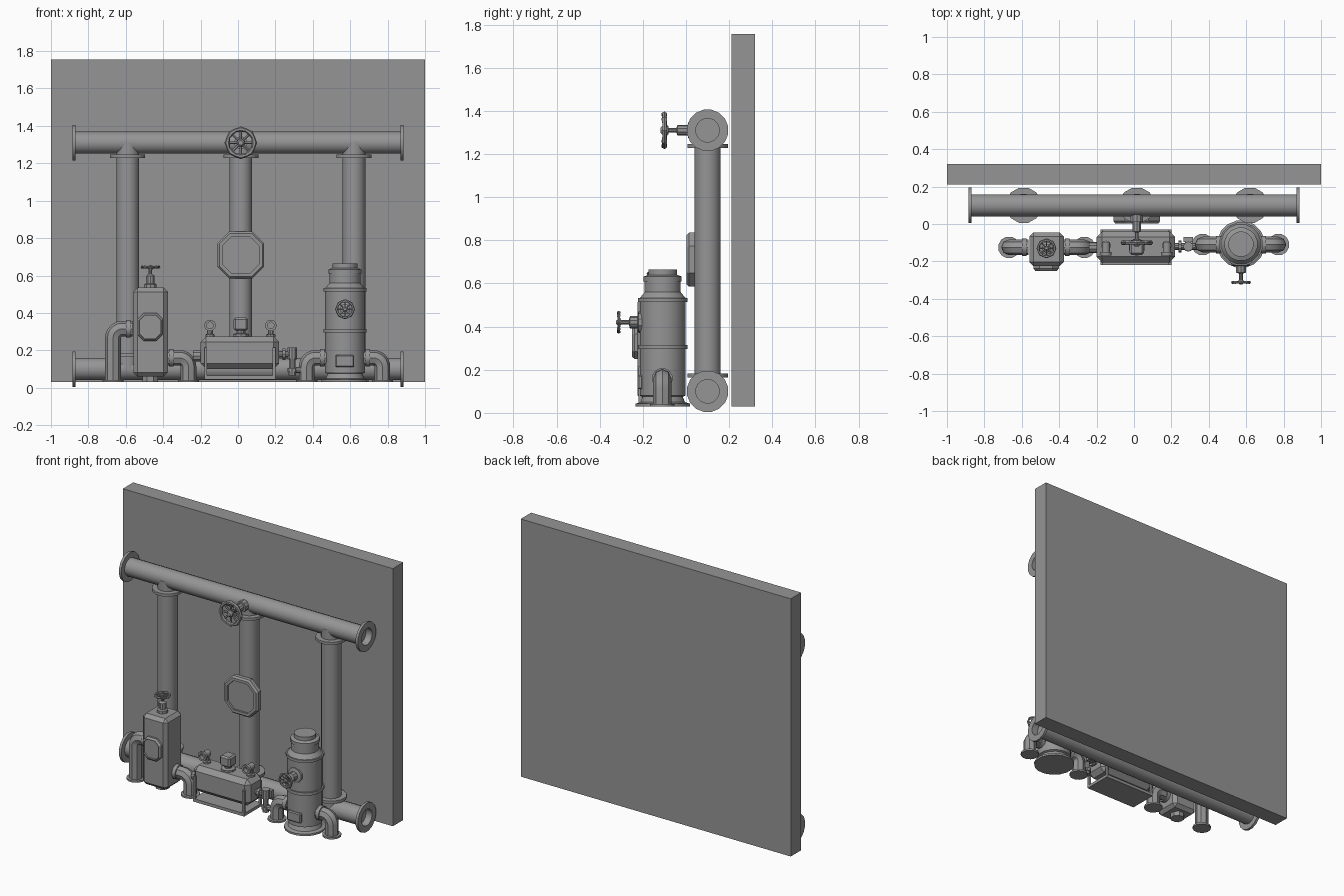
import bpy, bmesh, math
from mathutils import Vector

cube = bpy.data.objects.get("Cube")
if cube:
    bpy.data.objects.remove(cube, do_unlink=True)

grey = bpy.data.materials.new("steel grey")
grey.use_nodes = True
COLOUR = (0.3, 0.3, 0.3, 1)
grey.diffuse_color = COLOUR
grey.node_tree.nodes["Principled BSDF"].inputs["Base Color"].default_value = COLOUR

X, Y, Z = Vector((1, 0, 0)), Vector((0, 1, 0)), Vector((0, 0, 1))


def finish(name, bm, smooth=True):
    bmesh.ops.recalc_face_normals(bm, faces=bm.faces)
    mesh = bpy.data.meshes.new(name)
    bm.to_mesh(mesh)
    bm.free()
    mesh.materials.append(grey)
    ob = bpy.data.objects.new(name, mesh)
    bpy.context.collection.objects.link(ob)
    if smooth:
        bpy.ops.object.select_all(action='DESELECT')
        ob.select_set(True)
        bpy.context.view_layer.objects.active = ob
        bpy.ops.object.shade_smooth_by_angle(angle=math.radians(35))
    return ob


def lathe(name, profile, origin, axis=Z, sides=16):
    """Turn (radius, height) pairs around an axis and cap both ends."""
    bm = bmesh.new()
    turn = Z.rotation_difference(axis)
    rings = []
    for r, h in profile:
        angles = [math.tau * (i + 0.5) / sides for i in range(sides)]
        rings.append([bm.verts.new(Vector(origin) + turn @ Vector(
            (r * math.cos(a), r * math.sin(a), h))) for a in angles])
    for a, b in zip(rings, rings[1:]):
        for i in range(sides):
            j = (i + 1) % sides
            bm.faces.new((a[i], a[j], b[j], b[i]))
    bm.faces.new(rings[0])
    bm.faces.new(rings[-1])
    return finish(name, bm)


def rod(name, start, end, r, sides=16):
    d = Vector(end) - Vector(start)
    return lathe(name, [(r, 0), (r, d.length)], start, d.normalized(), sides)


def box(name, x, y, z, bevel=0, axis=None):
    """Box from ranges; bevel only the edges along an axis, or every edge."""
    bm = bmesh.new()
    bmesh.ops.create_cube(bm, size=1)
    for v in bm.verts:
        v.co = [a + (b - a) * (c + 0.5) for (a, b), c in zip((x, y, z), v.co)]
    if bevel:
        edges = [e for e in bm.edges if axis is None or
                 abs((e.verts[0].co - e.verts[1].co).normalized().dot(axis)) > 0.9]
        bmesh.ops.bevel(bm, geom=edges, offset=bevel, segments=1, affect='EDGES')
    return finish(name, bm, False)


def elbow(name, x0, x1, y, top, r, bottom=0.03):
    """Pipe leaving x0 sideways, bending down at x1, ending in a floor flange."""
    s = 1 if x1 > x0 else -1
    bend = r * 1.15
    points = [(x0, y, top)]
    for i in range(7):
        a = math.pi / 2 * i / 6
        points.append((x1 - s * bend * (1 - math.sin(a)), y, top - bend * (1 - math.cos(a))))
    points.append((x1, y, bottom))
    curve = bpy.data.curves.new(name, 'CURVE')
    curve.dimensions = '3D'
    curve.bevel_depth = r
    curve.bevel_resolution = 2
    curve.use_fill_caps = True
    spline = curve.splines.new('POLY')
    spline.points.add(len(points) - 1)
    for p, co in zip(spline.points, points):
        p.co = (*co, 1)
    temp = bpy.data.objects.new(name, curve)
    bpy.context.collection.objects.link(temp)
    mesh = bpy.data.meshes.new_from_object(
        temp.evaluated_get(bpy.context.evaluated_depsgraph_get()))
    bpy.data.objects.remove(temp)
    bm = bmesh.new()
    bm.from_mesh(mesh)
    bpy.data.meshes.remove(mesh)
    finish(name, bm)
    lathe(name + "_foot", [(r * 0.7, 0.02), (r * 0.7, 0), (r * 1.4, 0), (r * 1.4, 0.012),
                           (r, 0.012)], (x1, y, bottom), Z, 12)
    lathe(name + "_collar", [(r * 1.15, -0.012), (r * 1.15, 0.012)],
          (x0 + s * 0.022, y, top), X, 12)


def handwheel(name, centre, axis, r):
    """Octagonal rim with grips, spokes and hub."""
    bm = bmesh.new()
    turn = Z.rotation_difference(axis)
    c = Vector(centre)
    t = r * 0.11
    rings = []
    for i in range(16):
        a = math.tau * i / 16
        out = Vector((math.cos(a), math.sin(a), 0))
        R, w = (r - t * 1.5, t * 1.5) if i % 2 == 0 else (r * 0.83, t)
        rings.append([bm.verts.new(c + turn @ (out * (R + w * math.cos(b)) + Z * w * math.sin(b)))
                      for b in (math.tau * k / 6 for k in range(6))])
    for i, a in enumerate(rings):
        b = rings[(i + 1) % 16]
        for k in range(6):
            m = (k + 1) % 6
            bm.faces.new((a[k], a[m], b[m], b[k]))
    finish(name + "_rim", bm)
    for i in range(8):
        a = math.tau * i / 8
        out = turn @ Vector((math.cos(a), math.sin(a), 0))
        rod(f"{name}_spoke_{i}", c - axis * t, c + out * r * 0.85, t * 0.7, 6)
    lathe(name + "_hub", [(r * 0.25, -t * 2), (r * 0.25, t), (r * 0.15, t * 2)], centre, axis, 8)


def hatch(name, x, z, half_x, half_z, back, front, rim):
    """Chamfered plate facing forward with a sunken centre."""
    bm = bmesh.new()
    loops = []
    for inset, y in ((0, back), (0, front + 0.012), (0.01, front), (rim, front),
                     (rim, front + 0.012)):
        hx, hz = half_x - inset, half_z - inset
        c = half_x * 0.5 - inset * 0.58
        pts = [(hx, hz - c), (hx - c, hz), (c - hx, hz), (-hx, hz - c),
               (-hx, c - hz), (c - hx, -hz), (hx - c, -hz), (hx, c - hz)]
        loops.append([bm.verts.new((x + px, y, z + pz)) for px, pz in pts])
    for a, b in zip(loops, loops[1:]):
        for i in range(8):
            j = (i + 1) % 8
            bm.faces.new((a[i], a[j], b[j], b[i]))
    bm.faces.new(loops[0])
    bm.faces.new(loops[-1])
    finish(name, bm, False)


# Wall slab
box("wall", (-1, 1), (0.21, 0.32), (0.03, 1.755))

# Main pipes with flanged, hollow ends
for label, z in (("upper", 1.31), ("lower", 0.1)):
    half = [(0.055, 0.84), (0.055, 0.885), (0.097, 0.885), (0.097, 0.868), (0.06, 0.868)]
    lathe(label + "_main_pipe", [(r, -h) for r, h in half] + half[::-1],
          (0, 0.1, z), X, 16)

# Risers with flanges
for label, x in (("right", -0.59), ("middle", 0.015), ("left", 0.62)):
    rod(label + "_riser", (x, 0.1, 0.1), (x, 0.1, 1.31), 0.062)
    for end, z in (("lower", 0.165), ("upper", 1.228)):
        rod(f"{label}_riser_{end}_flange", (x, 0.1, z), (x, 0.1, z + 0.018), 0.097, 12)

# Valve on the upper pipe and hatch on the middle riser
lathe("pipe_valve_neck", [(0.035, 0), (0.035, 0.05), (0.024, 0.05), (0.024, 0.1), (0.01, 0.105),
                          (0.01, 0.16)], (0.015, 0.06, 1.31), -Y, 10)
handwheel("pipe_valve_wheel", (0.015, -0.1, 1.31), -Y, 0.087)
hatch("riser_hatch", 0.015, 0.71, 0.125, 0.125, 0.042, 0.003, 0.028)

# Upright tank
box("upright_tank", (-0.56, -0.375), (-0.225, -0.045), (0.06, 0.535), 0.022)
lathe("upright_tank_foot", [(0.045, 0), (0.045, 0.035)], (-0.468, -0.13, 0.03), Z, 8)
hatch("upright_tank_hatch", -0.47, 0.325, 0.068, 0.075, -0.215, -0.25, 0.013)
lathe("upright_tank_valve", [(0.035, 0), (0.035, 0.02), (0.024, 0.025), (0.024, 0.065),
                             (0.01, 0.075), (0.01, 0.11)], (-0.468, -0.13, 0.533), Z, 10)
handwheel("upright_tank_wheel", (-0.468, -0.13, 0.645), Z, 0.053)
elbow("upright_tank_high_elbow", -0.565, -0.668, -0.125, 0.315, 0.042)
elbow("upright_tank_low_elbow", -0.38, -0.265, -0.125, 0.16, 0.042)

# Lying tank on its stand
box("lying_tank", (-0.2, 0.22), (-0.205, -0.04), (0.1, 0.275), 0.03)
box("stand_base", (-0.18, 0.2), (-0.22, -0.03), (0.045, 0.065))
for sx, x in (("right", -0.18), ("left", 0.185)):
    for sy, y in (("front", -0.22), ("rear", -0.045)):
        box(f"stand_{sx}_{sy}_post", (x, x + 0.015), (y, y + 0.015), (0.045, 0.215))
rod("lying_tank_inlet", (-0.24, -0.125, 0.17), (-0.19, -0.125, 0.17), 0.03, 10)

# Spouts and square fitting on the lying tank
for side, x in (("right", -0.15), ("left", 0.175)):
    lathe(side + "_spout_stem", [(0.026, 0), (0.026, 0.012), (0.016, 0.016), (0.016, 0.06)],
          (x, -0.115, 0.272), Z, 10)
    lathe(side + "_spout", [(0.022, 0), (0.022, 0.05), (0.031, 0.05), (0.031, 0.068),
                            (0.018, 0.068), (0.018, 0.04)], (x, -0.1, 0.333), -Y, 12)
lathe("square_fitting_stem", [(0.045, 0), (0.045, 0.015), (0.025, 0.02), (0.025, 0.06)],
      (0.015, -0.125, 0.272), Z, 10)
box("square_fitting", (-0.023, 0.053), (-0.165, -0.085), (0.305, 0.375), 0.01)

# Small drain line between the lying tank and the pump
rod("drain_pipe", (0.21, -0.12, 0.18), (0.29, -0.12, 0.18), 0.018, 10)
rod("drain_collar", (0.238, -0.12, 0.18), (0.255, -0.12, 0.18), 0.032, 10)
lathe("drain_drop", [(0.02, 0), (0.02, 0.02), (0.028, 0.02), (0.028, 0.04), (0.018, 0.04),
                     (0.018, 0.09), (0.026, 0.09), (0.026, 0.15)], (0.29, -0.12, 0.065), Z, 10)
rod("drain_outlet", (0.29, -0.12, 0.095), (0.365, -0.12, 0.095), 0.018, 10)
box("drain_bracket", (0.265, 0.315), (-0.095, -0.07), (0.15, 0.2))

# Pump
PX, PY = 0.572, -0.108
lathe("pump_body", [(0.128, 0.03), (0.128, 0.043), (0.105, 0.05), (0.095, 0.075), (0.108, 0.08),
                    (0.108, 0.295), (0.117, 0.295), (0.117, 0.315), (0.108, 0.315), (0.108, 0.515),
                    (0.117, 0.515), (0.117, 0.532), (0.108, 0.532), (0.085, 0.56), (0.085, 0.61),
                    (0.09, 0.61), (0.09, 0.632), (0.068, 0.64), (0.068, 0.665)],
      (PX, PY, 0), Z, 16)
box("pump_plate", (0.52, 0.62), (-0.225, -0.2), (0.11, 0.175), 0.006)
lathe("pump_valve_neck", [(0.05, 0), (0.05, 0.05), (0.028, 0.055), (0.028, 0.09), (0.01, 0.095),
                          (0.01, 0.14)], (PX, -0.17, 0.42), -Y, 10)
handwheel("pump_wheel", (PX, -0.312, 0.42), -Y, 0.053)
elbow("pump_right_elbow", PX - 0.1, 0.367, -0.11, 0.16, 0.042)
elbow("pump_left_elbow", PX + 0.1, 0.772, -0.11, 0.16, 0.042)
